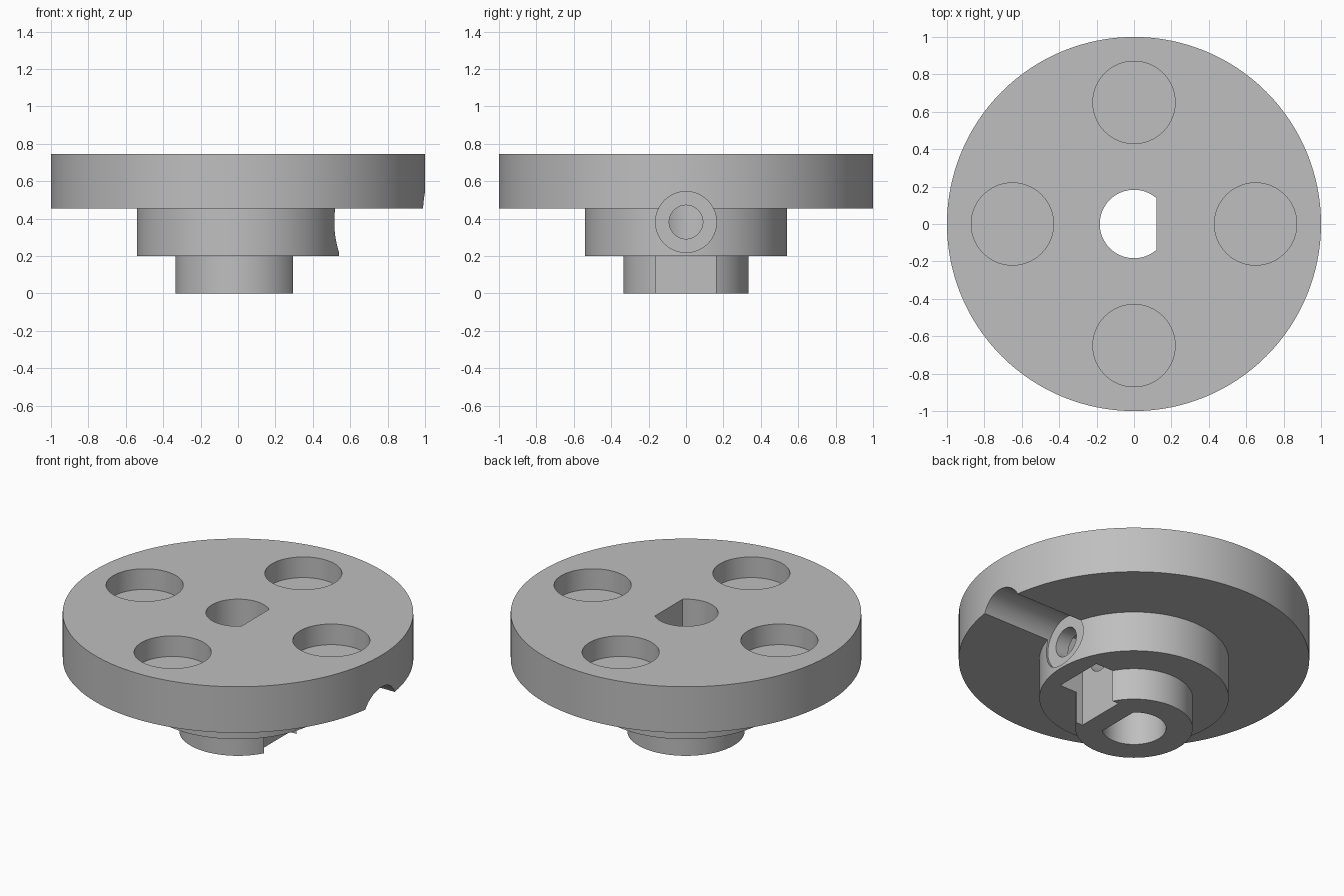
import bpy, bmesh
from math import pi, sin, cos, acos
from mathutils import Matrix

cube = bpy.data.objects.get("Cube")
if cube:
    bpy.data.objects.remove(cube, do_unlink=True)

grey = bpy.data.materials.new("plain grey")
grey.use_nodes = True
colour = (0.52, 0.52, 0.52, 1)
grey.diffuse_color = colour
grey.node_tree.nodes["Principled BSDF"].inputs["Base Color"].default_value = colour


def make_object(name, bm):
    bmesh.ops.recalc_face_normals(bm, faces=bm.faces)
    mesh = bpy.data.meshes.new(name)
    bm.to_mesh(mesh)
    bm.free()
    mesh.materials.append(grey)
    obj = bpy.data.objects.new(name, mesh)
    bpy.context.collection.objects.link(obj)
    return obj


def prism(name, outline, bottom, top, matrix=None):
    """Extrude a closed 2D outline along z, then place it."""
    bm = bmesh.new()
    face = bm.faces.new([bm.verts.new((x, y, bottom)) for x, y in outline])
    new = bmesh.ops.extrude_face_region(bm, geom=[face])["geom"]
    verts = [v for v in new if isinstance(v, bmesh.types.BMVert)]
    bmesh.ops.translate(bm, verts=verts, vec=(0, 0, top - bottom))
    if matrix:
        bm.transform(matrix)
    return make_object(name, bm)


def circle(radius, cx=0, cy=0, n=64):
    return [(cx + radius * cos(2 * pi * i / n), cy + radius * sin(2 * pi * i / n))
            for i in range(n)]


def lathe(name, profile, n=128):
    """Stack of rings closed by a cap at each end."""
    bm = bmesh.new()
    rings = [[bm.verts.new((x, y, z)) for x, y in circle(r, n=n)] for r, z in profile]
    for low, high in zip(rings, rings[1:]):
        for i in range(n):
            j = (i + 1) % n
            bm.faces.new((low[i], low[j], high[j], high[i]))
    bm.faces.new(rings[0])
    bm.faces.new(rings[-1])
    return make_object(name, bm)


# Stepped body: hub, collar and wide disc
RIM_BOTTOM, TOP = 0.455, 0.745
wheel = lathe("stepped_wheel", [
    (0.335, 0), (0.335, 0.2), (0.54, 0.2), (0.54, RIM_BOTTOM),
    (1, RIM_BOTTOM), (1, TOP)])

# D-shaped shaft bore with its flat on +x
bore_r, flat_x = 0.183, 0.12
start = acos(flat_x / bore_r)
steps = 48
bore = [(bore_r * cos(a), bore_r * sin(a)) for a in
        (start + (2 * pi - 2 * start) * i / steps for i in range(steps + 1))]
cutters = [prism("bore_cutter", bore, -0.1, 1)]

# Four shallow round pockets in the top
for k in range(4):
    a = k * pi / 2
    cutters.append(prism("pocket_cutter", circle(0.22, 0.65 * cos(a), 0.65 * sin(a)),
                         TOP - 0.13, 1))

# Nut slot rising from below
slot = [(0.25, -0.16), (0.415, -0.16), (0.415, 0.16), (0.25, 0.16)]
cutters.append(prism("nut_slot_cutter", slot, -0.1, 0.55))

# Set screw hole and its wide access channel, along +x
along_x = Matrix.Translation((0, 0, 0.382)) @ Matrix.Rotation(pi / 2, 4, 'Y')
cutters.append(prism("screw_hole_cutter", circle(0.09), 0.05, 0.7, along_x))
cutters.append(prism("screw_channel_cutter", circle(0.163), 0.505, 1.2, along_x))

bpy.context.view_layer.objects.active = wheel
for cutter in cutters:
    cutter.hide_render = True
    mod = wheel.modifiers.new("cut", 'BOOLEAN')
    mod.operation = 'DIFFERENCE'
    mod.solver = 'EXACT'
    mod.object = cutter
    bpy.ops.object.modifier_apply(modifier=mod.name)
    bpy.data.objects.remove(cutter, do_unlink=True)

bpy.ops.object.select_all(action='DESELECT')
wheel.select_set(True)
bpy.ops.object.shade_smooth_by_angle(angle=pi / 6)
